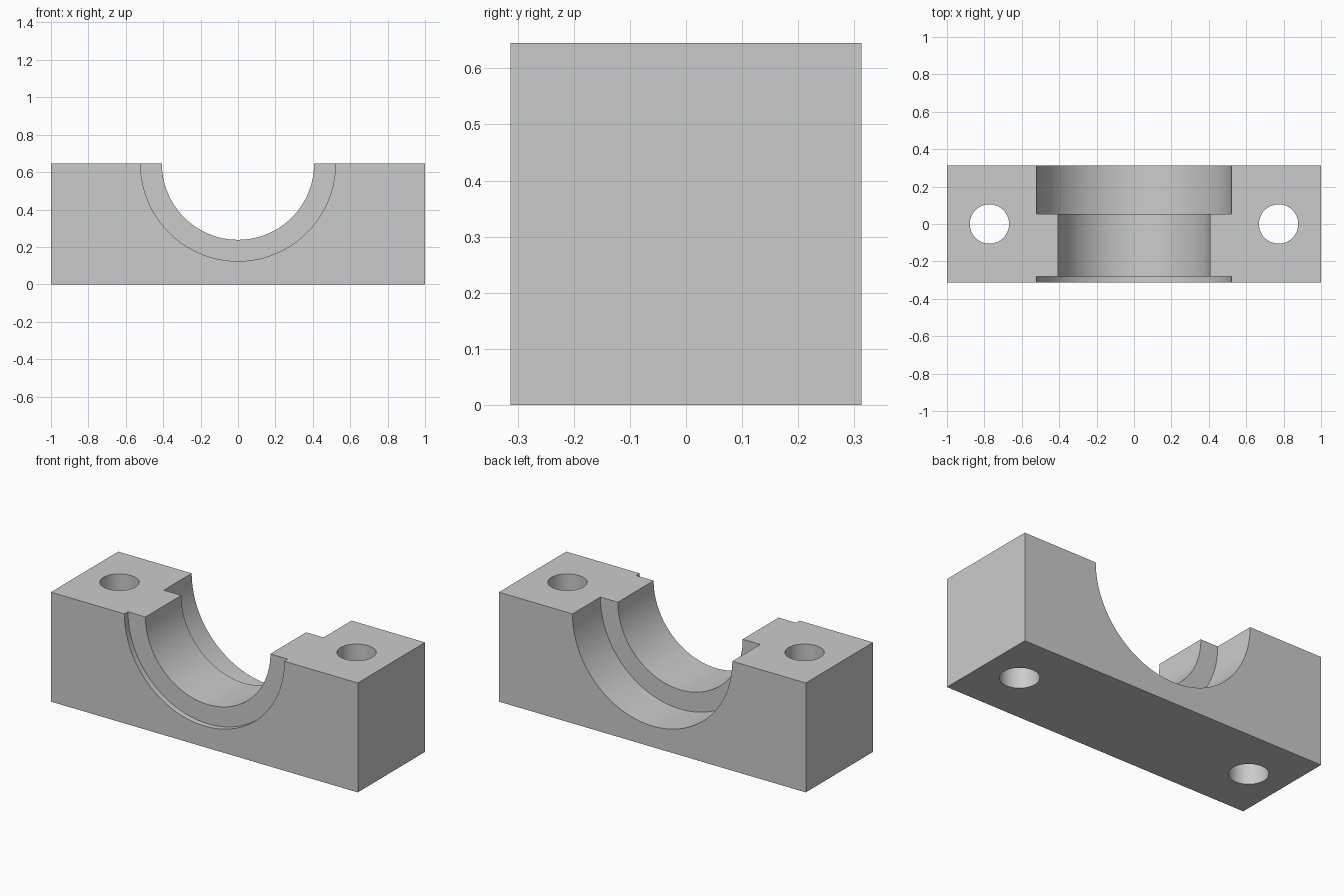
import bpy, bmesh, math
from mathutils import Matrix

if "Cube" in bpy.data.objects:
    bpy.data.objects.remove(bpy.data.objects["Cube"])

W, D, H = 2.0, 0.626, 0.645          # block size
BORE_R, SEAT_R = 0.407, 0.521        # saddle radii
HOLE_X, HOLE_R = 0.773, 0.105        # bolt holes

grey = bpy.data.materials.new("light grey")
grey.diffuse_color = (0.6, 0.6, 0.6, 1)
grey.use_nodes = True
grey.node_tree.nodes["Principled BSDF"].inputs["Base Color"].default_value = grey.diffuse_color


def make_object(name, bm):
    bmesh.ops.recalc_face_normals(bm, faces=bm.faces)
    mesh = bpy.data.meshes.new(name)
    bm.to_mesh(mesh)
    bm.free()
    mesh.materials.append(grey)
    obj = bpy.data.objects.new(name, mesh)
    bpy.context.collection.objects.link(obj)
    return obj


def lathe_y(name, profile, centre_z, sides=128):
    """Solid of revolution about the y direction from (radius, y) points."""
    bm = bmesh.new()
    rings = []
    for r, y in profile:
        rings.append([bm.verts.new((r * math.cos(2 * math.pi * i / sides), y,
                                    centre_z + r * math.sin(2 * math.pi * i / sides)))
                      for i in range(sides)])
    for a, b in zip(rings, rings[1:]):
        for i in range(sides):
            j = (i + 1) % sides
            bm.faces.new((a[i], a[j], b[j], b[i]))
    bm.faces.new(rings[0])
    bm.faces.new(rings[-1])
    return make_object(name, bm)


# Rectangular block standing on the ground
bm = bmesh.new()
bmesh.ops.create_cube(bm, size=1, matrix=Matrix.Translation((0, 0, H / 2)) @ Matrix.Diagonal((W, D, H, 1)))
block = make_object("bearing_block", bm)

# Stepped saddle: shallow front recess, narrow bore, deep rear seat
cutters = [lathe_y("saddle_cutter", [(SEAT_R, -0.5), (SEAT_R, -0.28), (BORE_R, -0.28),
                                     (BORE_R, 0.053), (SEAT_R, 0.053), (SEAT_R, 0.5)], H)]

# Vertical bolt holes
for side, sx in (("left", -1), ("right", 1)):
    bm = bmesh.new()
    bmesh.ops.create_cone(bm, cap_ends=True, segments=64, radius1=HOLE_R, radius2=HOLE_R,
                          depth=2, matrix=Matrix.Translation((sx * HOLE_X, 0, H / 2)))
    cutters.append(make_object(side + "_bolt_hole_cutter", bm))

# Cut, apply and discard the helpers
bpy.context.view_layer.objects.active = block
block.select_set(True)
for cutter in cutters:
    cutter.hide_render = True
    mod = block.modifiers.new(cutter.name, 'BOOLEAN')
    mod.operation, mod.solver, mod.object = 'DIFFERENCE', 'EXACT', cutter
    bpy.ops.object.modifier_apply(modifier=mod.name)
for cutter in cutters:
    bpy.data.objects.remove(cutter)

bpy.ops.object.shade_smooth_by_angle(angle=math.radians(30))
